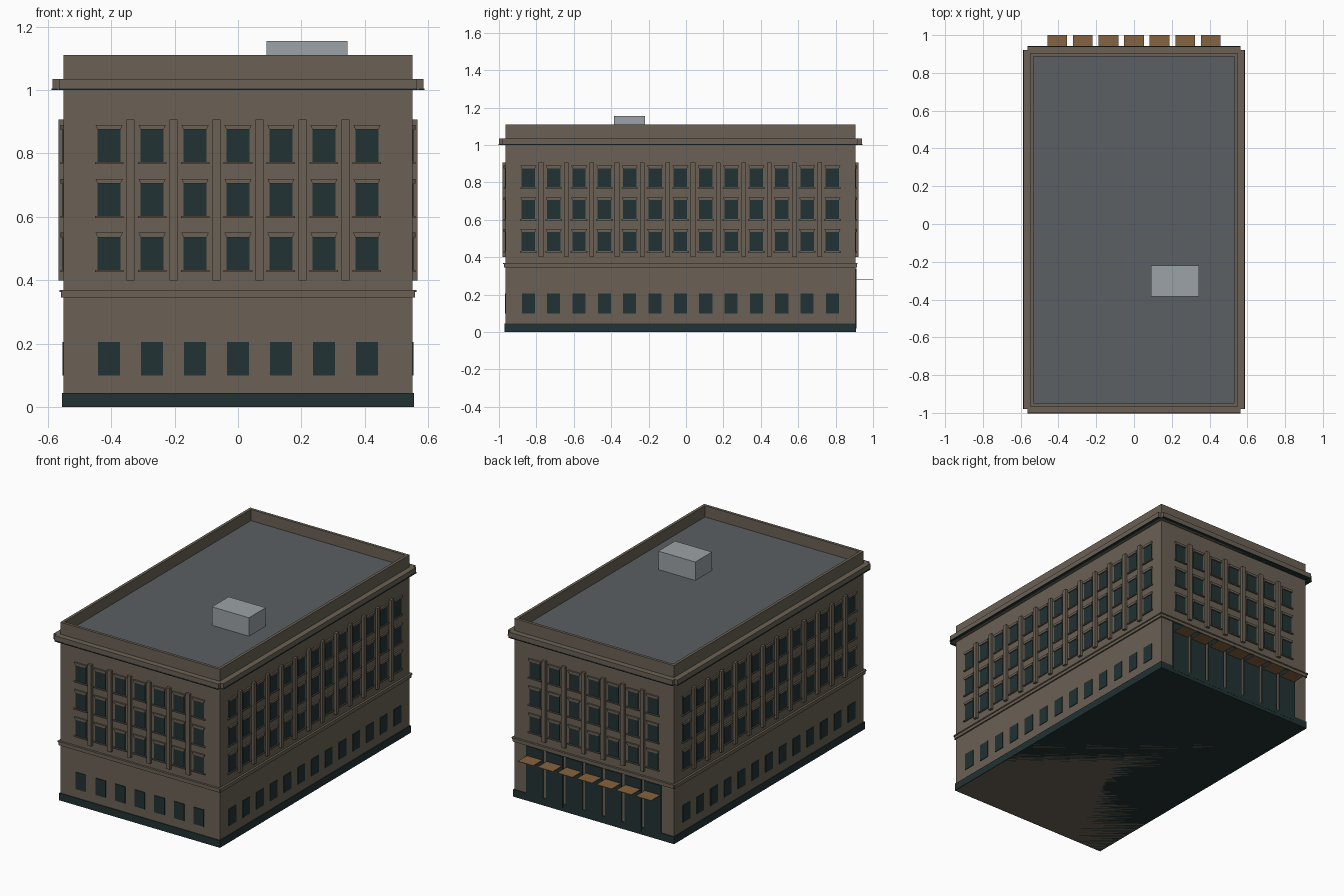
import bpy, bmesh, math
from mathutils import Matrix

cube = bpy.data.objects.get("Cube")
if cube:
    bpy.data.objects.remove(cube)


def material(name, rgb):
    m = bpy.data.materials.new(name)
    m.use_nodes = True
    col = (*rgb, 1)
    m.diffuse_color = col
    m.node_tree.nodes["Principled BSDF"].inputs["Base Color"].default_value = col
    return m


STONE = material("brown stone", (0.145, 0.12, 0.09))
DARK = material("dark glass", (0.016, 0.032, 0.034))
ROOF = material("grey roof", (0.105, 0.115, 0.125))
METAL = material("light metal", (0.33, 0.36, 0.38))
AWNING = material("tan awning", (0.24, 0.125, 0.05))

HX, HY, CY = 0.55, 0.935, -0.03     # half sizes and centre of the block
TOP, DECK, WALL = 1.11, 1.04, 0.025  # parapet top, roof level, parapet width
STEP = 0.1355                        # window spacing
FLOORS = (0.43, 0.60, 0.77)


def box(bm, u0, u1, d0, d1, z0, z1, mat=Matrix(), taper=0):
    """Box from d0 to d1 outward (-y); its bottom is narrowed by taper."""
    vs = [bm.verts.new(mat @ v) for v in (
        Matrix.Translation((u, -d, z)).translation
        for z, t in ((z0, taper), (z1, 0))
        for u, d in ((u0 + t, d0), (u1 - t, d0), (u1 - t, d1), (u0 + t, d1)))]
    for f in ((0, 1, 2, 3), (4, 5, 6, 7), (0, 1, 5, 4), (1, 2, 6, 5), (2, 3, 7, 6), (3, 0, 4, 7)):
        bm.faces.new([vs[i] for i in f])


def finish(bm, name, mat):
    bmesh.ops.recalc_face_normals(bm, faces=bm.faces)
    me = bpy.data.meshes.new(name)
    bm.to_mesh(me)
    bm.free()
    me.materials.append(mat)
    ob = bpy.data.objects.new(name, me)
    bpy.context.collection.objects.link(ob)
    return ob


# Main block with a sunken roof deck inside the parapet
bm = bmesh.new()
box(bm, -HX, HX, -CY - HY, -CY + HY, 0, TOP)
bmesh.ops.recalc_face_normals(bm, faces=bm.faces)
top = max(bm.faces, key=lambda f: f.calc_center_median().z)
bmesh.ops.inset_region(bm, faces=[top], thickness=WALL)
deck = bmesh.ops.extrude_discrete_faces(bm, faces=[top])["faces"][0]
for v in deck.verts:
    v.co.z = DECK
deck.material_index = 1
body = finish(bm, "building_block", STONE)
body.data.materials.append(ROOF)

# Dark base course
bm = bmesh.new()
box(bm, -HX - 0.005, HX + 0.005, -CY - HY - 0.005, -CY + HY + 0.005, 0, 0.045)
finish(bm, "base_course", DARK)

# Rooftop unit
bm = bmesh.new()
box(bm, 0.09, 0.345, 0.22, 0.385, DECK - 0.005, 1.155)
finish(bm, "rooftop_unit", METAL)

# Four facades: side, quarter turns, half width, distance from centre, window count
for side, turn, half, dist, count in (("front", 0, HX, HY, 7), ("left", 1, HY, HX, 13),
                                      ("back", 2, HX, HY, 7), ("right", 3, HY, HX, 13)):
    place = (Matrix.Translation((0, CY, 0)) @ Matrix.Rotation(turn * math.pi / 2, 4, "Z")
             @ Matrix.Translation((0, -dist, 0)))
    centres = [(i - (count - 1) / 2) * STEP for i in range(count)]
    trim, glass, soffit = bmesh.new(), bmesh.new(), bmesh.new()

    # Cornice in two steps, its dark underside, and the belt course
    box(trim, -half - 0.015, half + 0.015, -0.01, 0.035, 1.005, 1.035, place)
    box(trim, -half - 0.015, half + 0.015, -0.01, 0.02, 1.0, 1.035, place)
    box(soffit, -half - 0.015, half + 0.015, -0.01, 0.038, 1.0, 1.005, place)
    box(trim, -half - 0.005, half + 0.005, -0.01, 0.009, 0.345, 0.367, place)
    box(trim, -half - 0.008, half + 0.008, -0.01, 0.013, 0.363, 0.37, place)

    # Upper windows with sills and hoods
    for u in centres:
        for z in FLOORS:
            box(glass, u - 0.036, u + 0.036, -0.01, 0.004, z, z + 0.105, place)
            box(trim, u - 0.045, u + 0.045, -0.01, 0.01, z - 0.004, z + 0.003, place)
            box(trim, u - 0.043, u + 0.043, -0.01, 0.01, z + 0.105, z + 0.12, place, 0.007)

    # Pilasters between windows
    for u in centres[:-1]:
        m = u + STEP / 2
        box(trim, m - 0.0125, m + 0.0125, -0.01, 0.016, 0.4, 0.907, place)

    # Ground floor: shop windows with awnings at the back, small windows elsewhere
    if side == "back":
        awning = bmesh.new()
        for u in centres:
            box(glass, u - 0.058, u + 0.058, -0.01, 0.006, 0.02, 0.34, place)
            box(awning, u - 0.0525, u + 0.0525, 0, 0.095, 0.277, 0.281, place)
        finish(awning, "awnings", AWNING)
    else:
        for u in centres:
            box(glass, u - 0.035, u + 0.035, -0.01, 0.004, 0.1, 0.205, place)

    finish(trim, side + "_stone_trim", STONE)
    finish(glass, side + "_windows", DARK)
    finish(soffit, side + "_cornice_underside", DARK)
